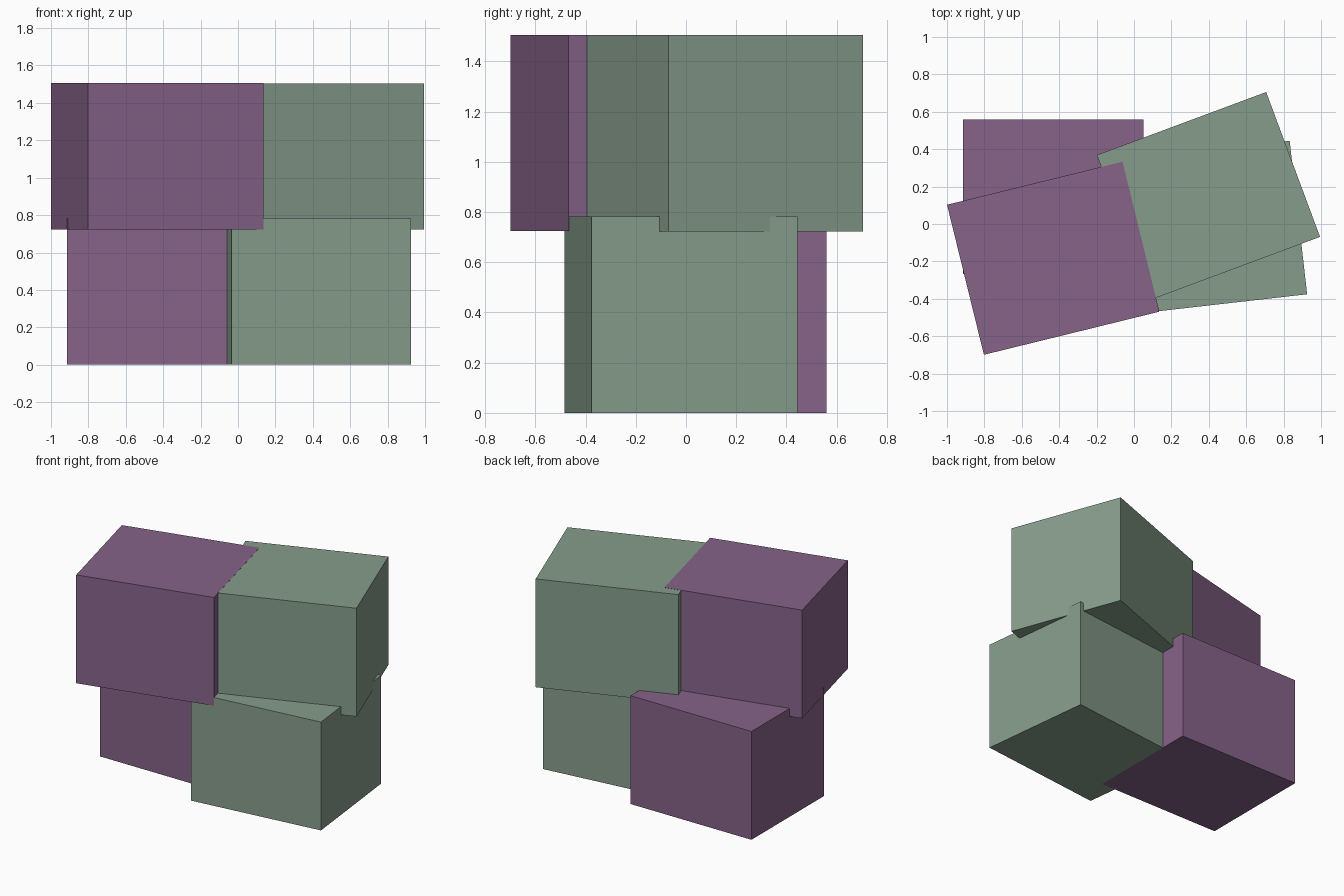
import bpy
from math import radians

if "Cube" in bpy.data.objects:
    bpy.data.objects.remove(bpy.data.objects["Cube"])

SIZE = (0.966, 0.826, 0.782)


def material(name, color):
    m = bpy.data.materials.new(name)
    m.diffuse_color = color
    m.use_nodes = True
    m.node_tree.nodes["Principled BSDF"].inputs["Base Color"].default_value = m.diffuse_color
    return m


purple = material("purple", (0.24, 0.125, 0.25, 1))
green = material("green", (0.24, 0.335, 0.26, 1))


def block(name, x, y, bottom, turn, mat):
    bpy.ops.mesh.primitive_cube_add(
        size=1, location=(x, y, bottom + SIZE[2] / 2), rotation=(0, 0, radians(turn)))
    ob = bpy.context.object
    ob.name = name
    ob.scale = SIZE
    ob.data.materials.append(mat)


# Lower pair of blocks
block("lower_left_block", -0.432, 0.147, 0, 0, purple)
block("lower_right_block", 0.399, -0.02, 0, 6.5, green)

# Upper pair, sunk slightly into the lower pair
block("upper_left_block", -0.432, -0.183, 0.724, 13.8, purple)
block("upper_right_block", 0.398, 0.15, 0.723, 20.4, green)
